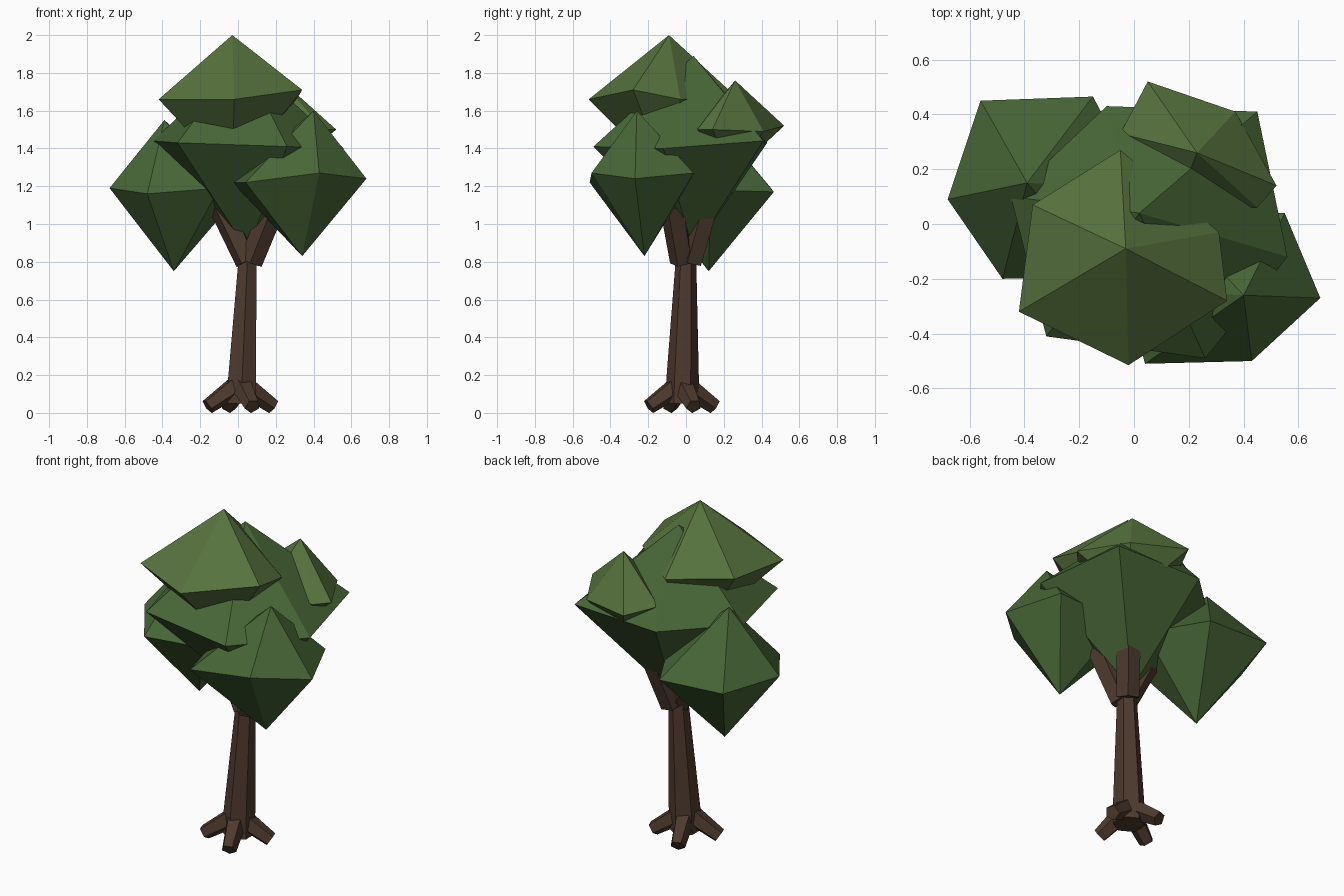
import bpy, bmesh, math
from mathutils import Vector

if "Cube" in bpy.data.objects:
    bpy.data.objects.remove(bpy.data.objects["Cube"])


def material(name, rgb):
    m = bpy.data.materials.new(name)
    m.diffuse_color = (*rgb, 1)
    m.use_nodes = True
    m.node_tree.nodes["Principled BSDF"].inputs["Base Color"].default_value = m.diffuse_color
    return m


LEAF = material("leaf_green", (0.065, 0.135, 0.038))
LIGHT = material("leaf_light_green", (0.095, 0.17, 0.048))
BARK = material("bark_brown", (0.075, 0.042, 0.027))


def finish(bm, name, mat):
    bmesh.ops.recalc_face_normals(bm, faces=bm.faces)
    mesh = bpy.data.meshes.new(name)
    bm.to_mesh(mesh)
    bm.free()
    mesh.materials.append(mat)
    bpy.context.collection.objects.link(bpy.data.objects.new(name, mesh))


def clump(name, mat, top, bottom, ring):
    """Uneven six-sided double cone."""
    bm = bmesh.new()
    t, b = bm.verts.new(top), bm.verts.new(bottom)
    vs = [bm.verts.new(p) for p in ring]
    for i, v in enumerate(vs):
        w = vs[(i + 1) % len(vs)]
        bm.faces.new((v, w, t))
        bm.faces.new((w, v, b))
    finish(bm, name, mat)


def limb(name, stations, sides, spin=0.0, flat_ends=False):
    """Prism through (point, radius) stations."""
    bm = bmesh.new()
    axis = Vector(stations[-1][0]) - Vector(stations[0][0])
    if flat_ends:
        axis = Vector((0, 0, 1))
    u = axis.cross(Vector((0, 1, 0) if flat_ends else (0, 0, 1))).normalized()
    w = axis.cross(u).normalized()
    rings = []
    for p, r in stations:
        angles = [spin + 2 * math.pi * k / sides for k in range(sides)]
        rings.append([bm.verts.new(Vector(p) + r * (math.cos(a) * u + math.sin(a) * w))
                      for a in angles])
    for lo, hi in zip(rings, rings[1:]):
        for k in range(sides):
            n = (k + 1) % sides
            bm.faces.new((lo[k], lo[n], hi[n], hi[k]))
    bm.faces.new(rings[0])
    bm.faces.new(rings[-1])
    finish(bm, name, BARK)


# Trunk
limb("trunk", [((0.02, -0.02, 0.05), 0.088), ((0.022, -0.018, 0.18), 0.086),
               ((0.05, 0, 0.82), 0.054)], 6, math.radians(30), True)

# Four roots spreading around the base
for i in range(4):
    a = math.radians(-70 + 90 * i)
    d = Vector((math.cos(a), math.sin(a), 0))
    c = Vector((0.013, -0.022, 0))
    limb(f"root_{i + 1}", [(c + d * 0.035 + Vector((0, 0, 0.135)), 0.058),
                           (c + d * 0.185 + Vector((0, 0, 0.034)), 0.042)],
         5, math.radians(90))

# Branches reaching into the leaves
for name, foot, tip in (("left_branch", (0.05, -0.01, 0.80), (-0.09, 0.02, 1.10)),
                        ("right_branch", (0.07, -0.02, 0.80), (0.19, -0.07, 1.10)),
                        ("back_branch", (0.07, 0.03, 0.80), (0.14, 0.12, 1.12))):
    limb(name, [(foot, 0.065), (tip, 0.07)], 5, math.radians(90))

# Leaf clumps
clump("main_leaves", LEAF, (0.02, 0.04, 1.89), (0.05, 0.04, 0.86),
      [(-0.32, -0.41, 1.43), (0.26, -0.49, 1.41), (0.56, -0.12, 1.40),
       (0.45, 0.41, 1.44), (-0.10, 0.43, 1.43), (-0.45, 0.10, 1.44)])
clump("left_leaves", LEAF, (-0.39, 0.15, 1.55), (-0.34, 0.12, 0.75),
      [(-0.68, 0.09, 1.19), (-0.48, -0.20, 1.16), (-0.10, -0.19, 1.19),
       (0.03, 0.13, 1.18), (-0.15, 0.465, 1.17), (-0.56, 0.45, 1.19)])
clump("right_leaves", LEAF, (0.40, -0.26, 1.60), (0.34, -0.22, 0.83),
      [(0.68, -0.27, 1.24), (0.43, -0.50, 1.27), (0.04, -0.51, 1.22),
       (-0.03, -0.24, 1.22), (0.12, 0.04, 1.25), (0.55, 0.04, 1.27)][::-1])
clump("top_leaves", LIGHT, (-0.03, -0.09, 2.0), (-0.03, -0.10, 1.24),
      [(-0.42, -0.32, 1.66), (-0.02, -0.515, 1.66), (0.34, -0.28, 1.71),
       (0.31, -0.03, 1.66), (-0.05, 0.27, 1.67), (-0.37, 0.07, 1.68)])
clump("back_leaves", LIGHT, (0.23, 0.26, 1.76), (0.24, 0.25, 1.27),
      [(0.05, 0.52, 1.52), (0.37, 0.41, 1.49), (0.52, 0.14, 1.50),
       (0.45, 0.06, 1.50), (0.15, 0.06, 1.52), (-0.05, 0.33, 1.53)])
